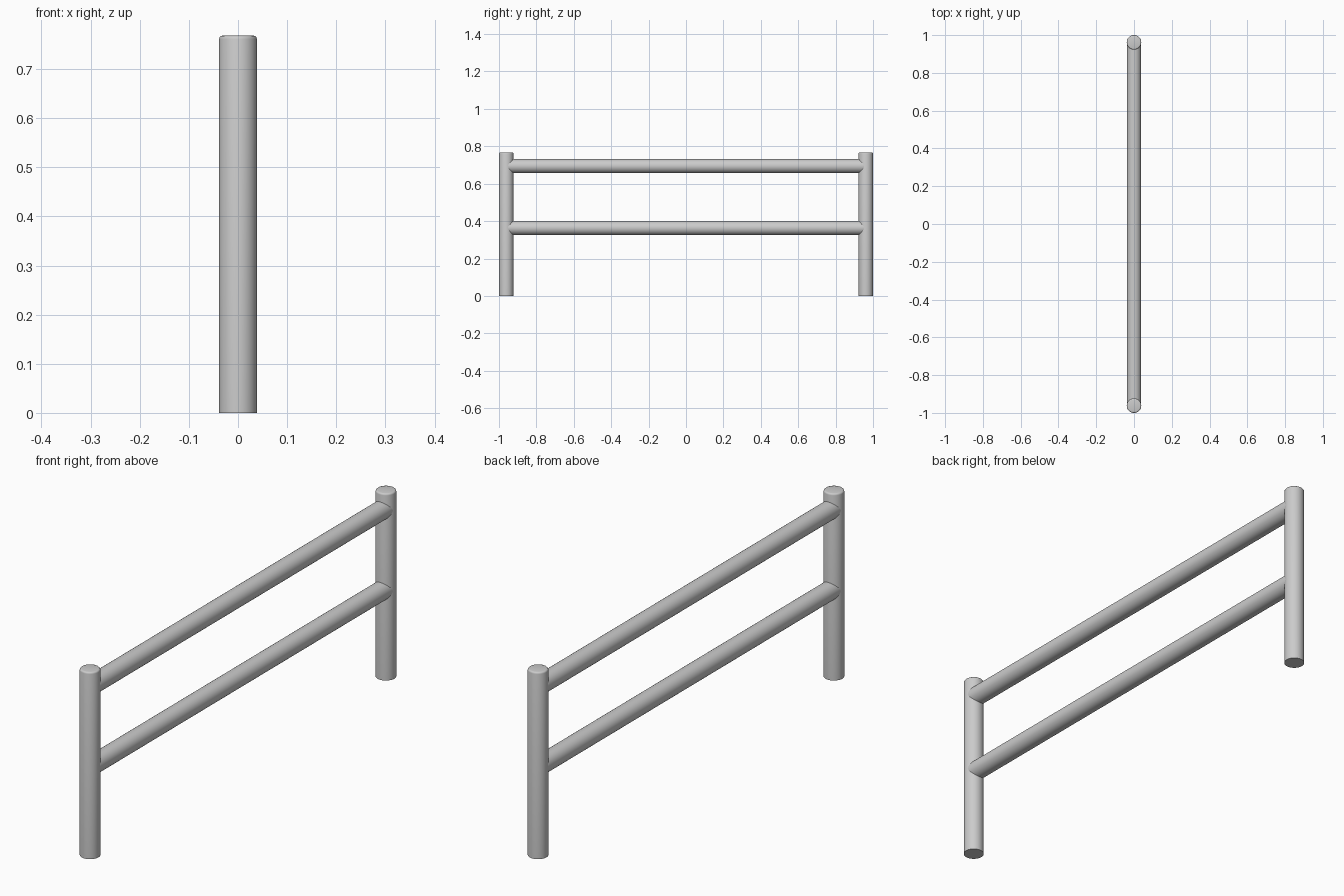
import bpy, bmesh, math
from mathutils import Matrix

if "Cube" in bpy.data.objects:
    bpy.data.objects.remove(bpy.data.objects["Cube"])

POST_R, RAIL_R = 0.0385, 0.0375
POST_H = 0.768
POST_Y = 1.0 - POST_R
SEGMENTS = 48


def tube(name, radius, length, matrix, rounded_top=0.0):
    bm = bmesh.new()
    bmesh.ops.create_cone(bm, cap_ends=True, segments=SEGMENTS,
                          radius1=radius, radius2=radius, depth=length)
    if rounded_top:
        rim = [e for e in bm.edges if all(v.co.z > 0 for v in e.verts)]
        bmesh.ops.bevel(bm, geom=rim, offset=rounded_top, segments=3,
                        profile=0.5, affect='EDGES')
    bm.transform(matrix)
    mesh = bpy.data.meshes.new(name)
    bm.to_mesh(mesh)
    bm.free()
    obj = bpy.data.objects.new(name, mesh)
    bpy.context.collection.objects.link(obj)
    bpy.ops.object.select_all(action='DESELECT')
    obj.select_set(True)
    bpy.context.view_layer.objects.active = obj
    bpy.ops.object.shade_smooth_by_angle(angle=math.radians(35))
    return obj


# upright posts with softened top rims
for name, side in (("front_post", -1), ("back_post", 1)):
    tube(name, POST_R, POST_H,
         Matrix.Translation((0, side * POST_Y, POST_H / 2)), 0.007)

# horizontal rails, ending inside the posts
for name, z in (("upper_rail", 0.694), ("lower_rail", 0.363)):
    tube(name, RAIL_R, 2 * (POST_Y - 0.008),
         Matrix.Translation((0, 0, z)) @ Matrix.Rotation(math.pi / 2, 4, 'X'))
